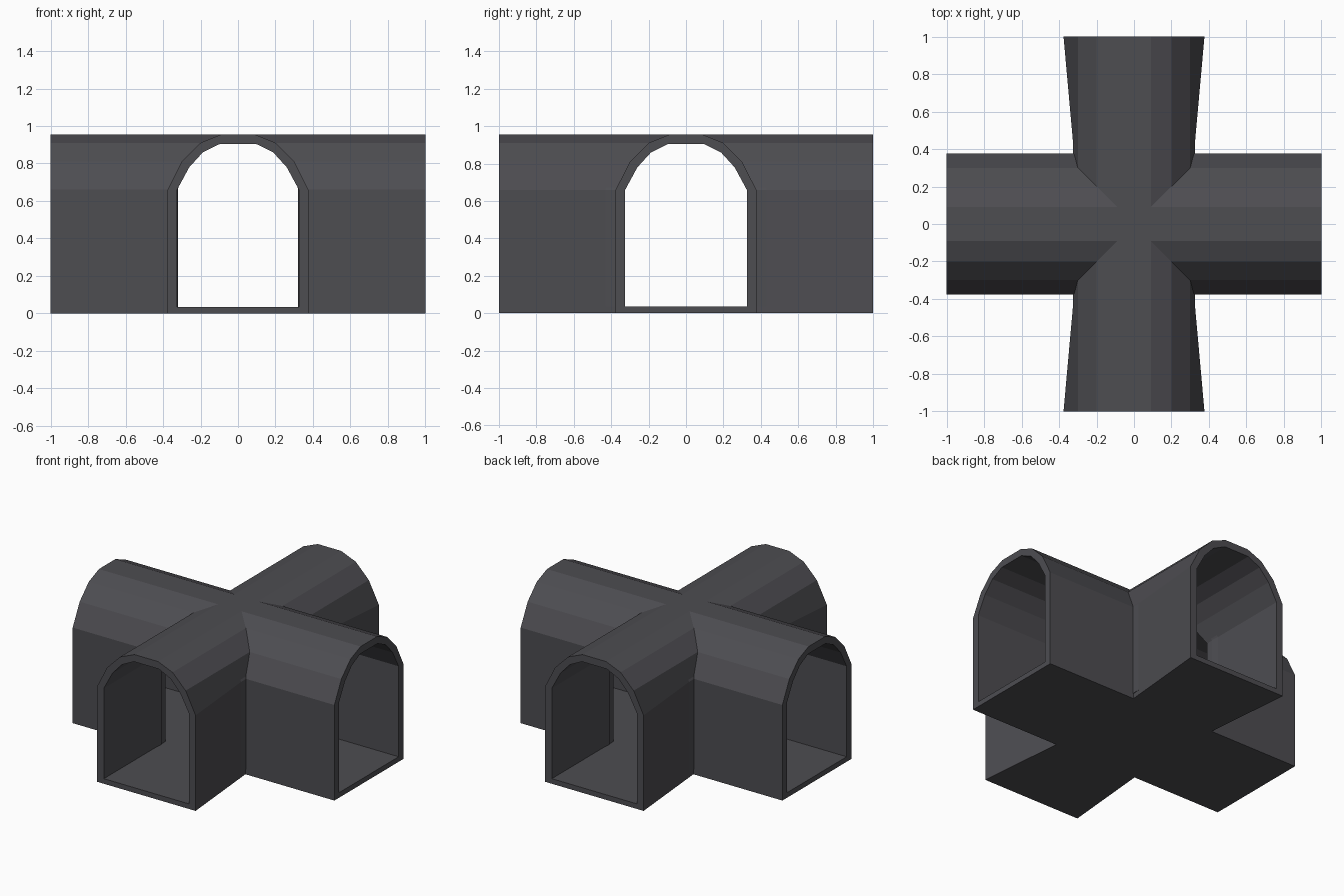
import bpy, bmesh

if "Cube" in bpy.data.objects:
    bpy.data.objects.remove(bpy.data.objects["Cube"])

# Half profiles of the vault, from crown to floor: (half width, height)
OUTER = [(0, .955), (.09, .955), (.20, .91), (.30, .81), (.376, .66), (.376, 0), (0, 0)]
INNER = [(0, .905), (.095, .905), (.187, .86), (.26, .78), (.325, .66), (.325, .035), (0, .035)]

bm = bmesh.new()


def quad(points, sx, sy):
    bm.faces.new([bm.verts.new((x * sx, y * sy, z)) for x, y, z in points])


def quarter(sx, sy):
    """One quadrant: half of an x arm and half of a y arm meeting at a valley."""
    for profile, pinch in ((OUTER, .32), (INNER, .325)):
        # the y arm's side walls pinch in towards the crossing
        for (w0, z0), (w1, z1) in zip(profile, profile[1:]):
            v0, v1 = (min(w0, pinch), w0, z0), (min(w1, pinch), w1, z1)
            quad([(1, w0, z0), v0, v1, (1, w1, z1)], sx, sy)
            quad([(w0, 1, z0), v0, v1, (w1, 1, z1)], sx, sy)
    # end rims between the outer and inner profiles
    for i in range(len(OUTER) - 1):
        ring = [OUTER[i], OUTER[i + 1], INNER[i + 1], INNER[i]]
        quad([(1, w, z) for w, z in ring], sx, sy)
        quad([(w, 1, z) for w, z in ring], sx, sy)


for sx in (1, -1):
    for sy in (1, -1):
        quarter(sx, sy)

bmesh.ops.remove_doubles(bm, verts=bm.verts, dist=.0005)
bmesh.ops.recalc_face_normals(bm, faces=bm.faces)

# Four-way tunnel crossing
mesh = bpy.data.meshes.new("tunnel_crossing")
bm.to_mesh(mesh)
bm.free()
stone = bpy.data.materials.new("dark grey stone")
stone.diffuse_color = (.075, .074, .083, 1)
stone.use_nodes = True
stone.node_tree.nodes["Principled BSDF"].inputs["Base Color"].default_value = stone.diffuse_color
mesh.materials.append(stone)
obj = bpy.data.objects.new("tunnel_crossing", mesh)
bpy.context.collection.objects.link(obj)
